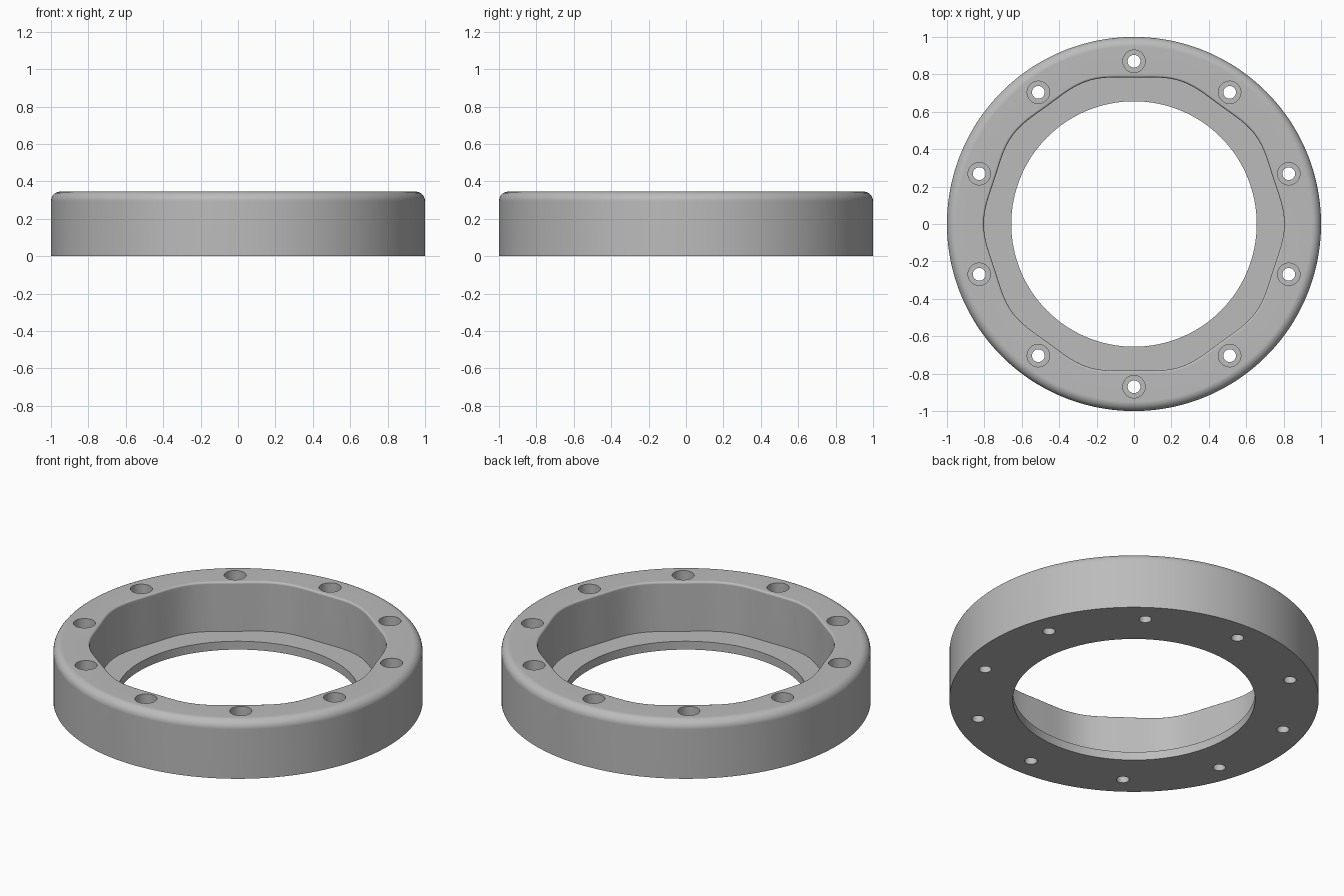
import bpy, bmesh, math
from math import sin, cos, pi, radians

cube = bpy.data.objects.get("Cube")
if cube:
    bpy.data.objects.remove(cube)

HEIGHT, FLOOR = 0.345, 0.05
BORE, RECESS, WAVE = 0.656, 0.793, 0.010
HOLES, HOLE_CIRCLE = 10, 0.87

grey = bpy.data.materials.new("grey")
grey.use_nodes = True
grey.diffuse_color = (0.5, 0.5, 0.5, 1)
grey.node_tree.nodes["Principled BSDF"].inputs["Base Color"].default_value = (0.5, 0.5, 0.5, 1)


def bridge_rings(bm, rings, closed):
    """Join consecutive rings of vertices with quads."""
    n = len(rings[0])
    pairs = list(zip(rings, rings[1:]))
    if closed:
        pairs.append((rings[-1], rings[0]))
    for a, b in pairs:
        for i in range(n):
            j = (i + 1) % n
            bm.faces.new((a[i], a[j], b[j], b[i]))


def make_object(name, bm):
    bmesh.ops.recalc_face_normals(bm, faces=bm.faces)
    mesh = bpy.data.meshes.new(name)
    bm.to_mesh(mesh)
    bm.free()
    mesh.materials.append(grey)
    obj = bpy.data.objects.new(name, mesh)
    bpy.context.collection.objects.link(obj)
    return obj


def fillet(radius, steps, r, z, side):
    """Quarter-round top edge; side is 1 for the outer rim, -1 for the inner."""
    arc = [pi / 2 * k / steps for k in range(steps + 1)]
    return [(r + side * radius * (cos(a) - 1), z + radius * (sin(a) - 1)) for a in arc]


# Ring body: profile points are (radius, z, wavy)
profile = [(BORE, 0, 0), (1, 0, 0)]
profile += [(r, z, 0) for r, z in fillet(0.05, 8, 1, HEIGHT, 1)]
profile += [(r, z, 1) for r, z in reversed(fillet(0.012, 3, RECESS, HEIGHT, -1))]
profile += [(RECESS, FLOOR, 1), (BORE, FLOOR, 0)]

bm = bmesh.new()
SEG = 240
angles = [2 * pi * i / SEG for i in range(SEG)]
rings = []
for r, z, wavy in profile:
    ring = []
    for a in angles:
        # The recess wall dips inward beside every screw hole
        rr = r - wavy * WAVE * cos(HOLES * (a - pi / 2))
        ring.append(bm.verts.new((rr * cos(a), rr * sin(a), z)))
    rings.append(ring)
bridge_rings(bm, rings, True)
body = make_object("ring_body", bm)

# Stepped cutters for the counterbored screw holes
bm = bmesh.new()
for k in range(HOLES):
    a = pi / 2 + 2 * pi * k / HOLES
    cx, cy = HOLE_CIRCLE * cos(a), HOLE_CIRCLE * sin(a)
    rings = []
    for r, z in ((0.034, -0.1), (0.034, 0.15), (0.06, 0.15), (0.06, 0.5)):
        rings.append([bm.verts.new((cx + r * cos(2 * pi * i / 32), cy + r * sin(2 * pi * i / 32), z))
                      for i in range(32)])
    bridge_rings(bm, rings, False)
    bm.faces.new(rings[0])
    bm.faces.new(rings[-1])
cutter = make_object("screw_hole_cutter", bm)
cutter.hide_render = True

cut = body.modifiers.new("screw_holes", "BOOLEAN")
cut.operation, cut.solver, cut.object = "DIFFERENCE", "EXACT", cutter

bpy.ops.object.select_all(action="DESELECT")
body.select_set(True)
bpy.context.view_layer.objects.active = body
bpy.ops.object.modifier_apply(modifier=cut.name)
bpy.data.objects.remove(cutter)

# Smooth rim, crisp hole and floor edges
bpy.ops.object.shade_smooth_by_angle(angle=radians(32))
weighted = body.modifiers.new("weighted_normals", "WEIGHTED_NORMAL")
weighted.keep_sharp = True
